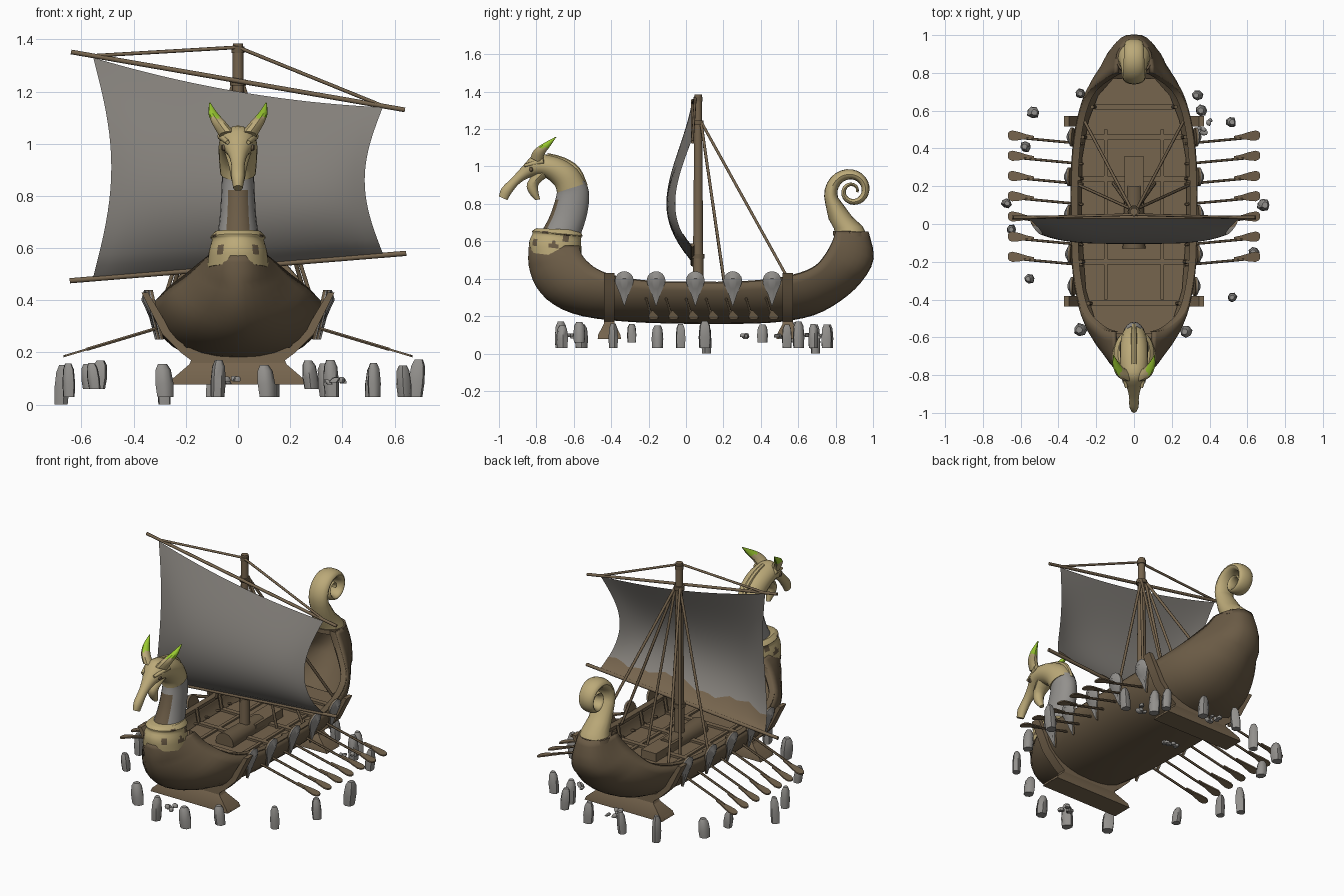
import bpy, bmesh, math, random
from mathutils import Vector as V

if "Cube" in bpy.data.objects:
    bpy.data.objects.remove(bpy.data.objects["Cube"])
random.seed(4)

def mat(name, c):
    m = bpy.data.materials.new(name)
    m.diffuse_color = (*c, 1)
    m.use_nodes = True
    m.node_tree.nodes["Principled BSDF"].inputs["Base Color"].default_value = m.diffuse_color
    return m

HULL = mat("dark_wood", (.145, .104, .06))
WOOD = mat("worn_wood", (.18, .128, .075))
TAN = mat("pale_carved_wood", (.50, .40, .19))
GREY = mat("grey_stone", (.29, .28, .265))
SAIL = mat("grey_cloth", (.235, .22, .20))
GREEN = mat("green_tip", (.33, .60, .03))

def mesh(name, verts, faces, *mats, rule=None, angle=38):
    bm = bmesh.new()
    vs = [bm.verts.new(v) for v in verts]
    for f in faces:
        bm.faces.new([vs[i] for i in f])
    bmesh.ops.recalc_face_normals(bm, faces=bm.faces[:])
    if rule:
        for f in bm.faces:
            f.material_index = rule(f.calc_center_median(), f.normal)
    me = bpy.data.meshes.new(name)
    bm.to_mesh(me)
    bm.free()
    for m in mats:
        me.materials.append(m)
    o = bpy.data.objects.new(name, me)
    bpy.context.collection.objects.link(o)
    bpy.ops.object.select_all(action='DESELECT')
    o.select_set(True)
    bpy.context.view_layer.objects.active = o
    bpy.ops.object.shade_smooth_by_angle(angle=math.radians(angle))
    return o

def loft(name, rings, *mats, closed=True, rule=None, angle=38):
    n, m = len(rings[0]), len(rings)
    faces = [(i*n+k, i*n+(k+1) % n, (i+1)*n+(k+1) % n, (i+1)*n+k)
             for i in range(m-1) for k in range(n if closed else n-1)]
    if closed:
        faces += [tuple(range(n)), tuple(range((m-1)*n, m*n))]
    return mesh(name, [p for r in rings for p in r], faces, *mats, rule=rule, angle=angle)

def spline(rows, sub=3):
    """Catmull-Rom through tuples"""
    out = []
    for i in range(len(rows)-1):
        a, b, c, d = rows[max(i-1, 0)], rows[i], rows[i+1], rows[min(i+2, len(rows)-1)]
        for s in range(sub):
            t = s/sub
            out.append(tuple(.5*(2*q+(r-p)*t+(2*p-5*q+4*r-s2)*t*t+(3*q-p-3*r+s2)*t**3)
                             for p, q, r, s2 in zip(a, b, c, d)))
    return out + [rows[-1]]

def oval(y1, z1, y2, z2, w, n=20):
    """ring spanning two side-view points, half width w"""
    r = []
    for k in range(n):
        a = 2*math.pi*k/n
        c = (1+math.cos(a))/2
        r.append((w*math.sin(a), y1*c+y2*(1-c), z1*c+z2*(1-c)))
    return r

def rod(name, p, q, r1, r2=None, m=WOOD, n=8):
    p, q = V(p), V(q)
    rot = (q-p).to_track_quat('Z', 'Y')
    ring = lambda c, r: [c+rot @ V((r*math.cos(2*math.pi*k/n), r*math.sin(2*math.pi*k/n), 0)) for k in range(n)]
    return loft(name, [ring(p, r1), ring(q, r1 if r2 is None else r2)], m, angle=50)

def prism(name, a, b, m):
    return loft(name, [a, b], m)

def box(name, x, y, z, sx, sy, sz, m):
    c = [(-1, -1), (1, -1), (1, 1), (-1, 1)]
    return prism(name, [(x+i*sx/2, y+j*sy/2, z-sz/2) for i, j in c],
                 [(x+i*sx/2, y+j*sy/2, z+sz/2) for i, j in c], m)

# hull: keel y,z / gunwale y,z / half width; sections sharpen towards the bow
ST = spline([(-.83, .57, -.57, .57, .10), (-.83, .47, -.56, .53, .15), (-.79, .36, -.53, .49, .20),
             (-.70, .27, -.47, .445, .26), (-.55, .21, -.37, .41, .295), (-.3, .18, -.2, .385, .32),
             (0, .17, 0, .38, .325), (.3, .17, .25, .38, .325), (.5, .18, .45, .395, .31),
             (.68, .215, .6, .425, .28), (.82, .29, .69, .465, .24), (.93, .39, .74, .52, .19),
             (.993, .51, .78, .59, .13), (.965, .65, .80, .65, .09)])
rings = []
for ky, kz, gy, gz, w in ST:
    e = .85+.35*min(1, max(0, (-.5-ky)/.28))+.2*min(1, max(0, (ky-.7)/.25))
    if gz > .54:
        e -= .3
    r = []
    for k in range(-8, 9):
        a = k/8*math.pi/2
        c = 1-math.cos(a)
        r.append((math.copysign(w*abs(math.sin(a))**e, a), ky+(gy-ky)*c, kz+(gz-kz)*c))
    rings.append(r)
hull = loft("hull", rings, HULL, closed=False)
s = hull.modifiers.new("thickness", 'SOLIDIFY')
s.thickness, s.offset = .022, 0

# gunwale rails
for side in (-1, 1):
    rail = [[(side*(w+dx), gy, gz+dz) for dx, dz in ((.006, .005), (-.03, .005), (-.03, -.015), (.006, -.015))]
            for _, _, gy, gz, w in ST]
    loft("gunwale_rail", rail, HULL)

# deck, thwarts and ribs
half = [(-.58, .15), (-.53, .20), (-.35, .255), (0, .28), (.35, .275), (.55, .24), (.68, .19), (.77, .11)]
out = [(w, y) for y, w in half] + [(-w, y) for y, w in reversed(half)]
prism("deck", [(x, y, .275) for x, y in out], [(x, y, .295) for x, y in out], WOOD)
for y, w in ((-.42, .46), (-.2, .54), (.02, .56), (.24, .56), (.46, .52), (.62, .42)):
    box("thwart", 0, y, .3, w, .03, .016, WOOD)
    for side in (-1, 1):
        rod("rib", (side*w*.49, y, .29), (side*(w*.5+.012), y, .385), .011, m=HULL, n=6)
for side in (-1, 1):
    box("deck_stringer", side*.15, .05, .298, .02, .9, .014, WOOD)

# mast with step, rope bands, yards and stays
rod("mast_step", (0, -.13, .31), (0, .2, .31), .06, .05, HULL, 12)
box("mast_block", 0, .23, .32, .1, .26, .05, WOOD)
rod("mast", (0, .065, .29), (0, .065, 1.385), .03, .02, WOOD, 14)
for z, r in ((.52, .034), (1.235, .03), (1.36, .025)):
    rod("mast_band", (0, .065, z-.012), (0, .065, z+.012), r, m=HULL, n=14)
rod("upper_yard", (-.64, .035, 1.352), (.64, .035, 1.13), .009)
rod("lower_yard", (-.645, .035, .475), (.645, .035, .58), .01)
rod("yard_line_left", (0, .05, 1.37), (-.56, .035, 1.337), .007)
rod("yard_line_right", (0, .05, 1.37), (.55, .035, 1.147), .007)
for side in (-1, 1):
    for x, y, z in ((.29, .205, .38), (.11, .215, .30), (.26, .54, .41)):
        rod("stay", (side*.015, .08, 1.24), (side*x, y, z), .008)

# billowing sail, with a stained strip at the back of its foot
def cloth(u, v, dy=0):
    lo, hi = .535+.045*u, 1.235-.095*u-.035*(1-u*u)
    return (.555*u*(1-.125*math.sin(math.pi*v)),
            .03+dy-.135*math.sin(math.pi*v**.75)*(1-.35*u**4), lo+(hi-lo)*v)
U = [i/12-1 for i in range(25)]
loft("sail", [[cloth(u, j/20) for u in U] for j in range(21)], SAIL, closed=False)
loft("sail_stain", [[cloth(u, j/6*(.10+.02*math.sin(7*u)+.012*math.sin(23*u)), .005) for u in U] for j in range(7)],
     WOOD, closed=False)

# collar with dark patches, neck, head and jaw
collar = spline([(-.56, .505, -.835, .54, .118), (-.56, .57, -.838, .60, .112), (-.56, .62, -.82, .64, .10),
                 (-.553, .63, -.822, .655, .106), (-.57, .66, -.80, .67, .085)], 3)
blot = [V((s*x, y, z)) for s in (-1, 1) for x, y, z in ((.06, -.80, .60), (.115, -.71, .575), (.10, -.64, .62), (.10, -.76, .655), (.08, -.6, .55))]
loft("bow_collar", [oval(*r, n=48) for r in collar], TAN, HULL,
     rule=lambda c, n: int(min((c-b).length for b in blot) < .021))
neck = spline([(-.565, .63, -.785, .63, .082), (-.535, .72, -.735, .72, .07), (-.52, .80, -.705, .8, .065),
               (-.52, .87, -.69, .86, .062), (-.54, .925, -.69, .875, .064)])
loft("neck", [oval(*r) for r in neck], GREY, HULL, rule=lambda c, n: int(n.y < -.72 and c.z < .82))
head = spline([(-.535, .91, -.69, .86, .068), (-.58, .985, -.70, .895, .073), (-.65, 1.035, -.735, .93, .074),
               (-.73, 1.06, -.78, .95, .072), (-.81, 1.065, -.82, .945, .062), (-.875, 1.0, -.86, .93, .038),
               (-.93, .94, -.90, .90, .026), (-.985, .885, -.935, .855, .025), (-1.0, .84, -.955, .82, .018)])
loft("head", [oval(*r) for r in head], TAN)
jaw = spline([(-.80, .98, -.73, .95, .05), (-.85, .91, -.785, .91, .034), (-.84, .86, -.79, .87, .026),
              (-.805, .82, -.78, .825, .012)])
loft("lower_jaw", [oval(*r, n=12) for r in jaw], TAN)
crest = spline([(-.525, .90, -.56, .88, .014), (-.57, .995, -.6, .97, .016), (-.65, 1.048, -.66, 1.01, .016),
                (-.74, 1.072, -.74, 1.04, .014)])
loft("crest", [oval(*r, n=8) for r in crest], TAN)

for side in (-1, 1):
    # horn with green tip
    path = spline([(.038, -.80, 1.03, .034), (.07, -.785, 1.075, .028), (.095, -.745, 1.115, .018), (.108, -.695, 1.158, .002)], 4)
    hr = [[(side*(x+r*math.cos(k*math.pi/5)), y+r*math.sin(k*math.pi/5), z-.5*r*math.sin(k*math.pi/5)) for k in range(10)]
          for x, y, z, r in path]
    loft("horn", hr, TAN, GREEN, rule=lambda c, n: int(c.z > 1.1))
    # brow and eye
    rod("brow", (side*.04, -.865, 1.005), (side*.064, -.76, 1.03), .008, .016, TAN)
    rod("eye", (side*.04, -.825, .985), (side*.062, -.83, .985), .016, .01, HULL)

# stern scroll
scroll = [(.80, .63, .96, .65, .088), (.79, .67, .945, .68, .078), (.762, .72, .89, .73, .068)]
for i in range(41):
    t = i/40*1.6
    a = math.radians(205-360*t)
    R = .158*math.exp(-.95*t)
    q = R*(.52+.06*t)
    scroll.append((.888+R*math.cos(a), .868+R*math.sin(a), .888+q*math.cos(a), .868+q*math.sin(a), .062-.026*t))
loft("stern_scroll", [oval(*r, n=16) for r in scroll], TAN)
loft("stern_collar", [oval(.785, .63, .975, .625, .1), oval(.787, .655, .968, .648, .095)], HULL)

# kite shields, oars
for side in (-1, 1):
    for y, dx in ((-.33, -.012), (-.16, 0), (.05, .006), (.25, .006), (.46, -.008)):
        o2 = [(.05*math.cos(a), .39+.05*math.sin(a)) for a in (math.radians(-20+22*k) for k in range(11))] + [(-.022, .315), (0, .25), (.022, .315)]
        at = lambda d, s: [(side*(.305+dx+d+(z-.25)*.22), y+p*s, .37+(z-.37)*s) for p, z in o2]
        loft("shield_back", [at(-.008, 1), at(.002, 1)], HULL)
        loft("shield", [at(.002, 1), at(.007, 1), at(.018, .45)], GREY)
    for k in range(7):
        y = .46-k*.107
        p, q = V((side*.27, y-.035, .305)), V((side*.58, y-.006, .212))
        rod("oar_shaft", p, q, .007, m=WOOD, n=6)
        bl = [(.53, .006), (.57, .012), (.61, .022), (.645, .027), (.662, .02), (.668, .008)]
        o2 = [(x, y+.01*(x-.53)/.14+s*w) for x, w, s in [(*b, 1) for b in bl]+[(*b, -1) for b in reversed(bl)]]
        f = lambda h: [(side*x, yy, .212-(x-.58)*.3+h) for x, yy in o2]
        prism("oar_blade", f(-.004), f(.004), WOOD)

# cradles under the hull
hp = [(.26, .08), (.25, .10), (.19, .145), (.18, .17), (.22, .20), (.29, .27), (.33, .35), (.37, .43), (.345, .43), (.28, .32), (.2, .22)]
o2 = hp + [(-x, z) for x, z in reversed(hp)]
for y in (-.41, .545):
    prism("cradle", [(x, y-.028, z) for x, z in o2], [(x, y+.028, z) for x, z in o2], WOOD)
    c = [(-1, -1), (1, -1), (1, 1), (-1, 1)]
    loft("cradle_foot", [[(i*sx, y+j*sy, z) for i, j in c] for sx, sy, z in ((.26, .062, .078), (.25, .06, .1), (.18, .028, .16))], WOOD)

# standing stones and scattered rubble
def stone(name, x, y, z0, z1, r):
    rings = []
    tilt, turn = random.uniform(-.015, .015), random.uniform(0, 1)
    wob = [random.uniform(.85, 1.15) for _ in range(7)]
    for t, s in ((0, .9), (.4, 1), (.82, .85), (1, .5)):
        rings.append([(x+tilt*t+r*s*wob[k]*math.cos(turn+k*math.tau/7),
                       y+r*s*wob[k]*math.sin(turn+k*math.tau/7), z0+(z1-z0)*t) for k in range(7)])
    loft(name, rings, GREY, angle=55)
spots = [(-.28, .69), (.34, .68), (-.54, .59), (.36, .6), (.51, .54), (-.57, .41), (-.68, .11), (.68, .1),
         (-.65, -.03), (-.55, -.29), (.64, -.15), (.52, -.39), (-.28, -.56), (.28, -.57), (-.08, -.67), (.11, -.66),
         (-.1, .76), (.13, .75)]
for i, (x, y) in enumerate(spots):
    b = .0 if i in (0, 6) else .06 if i in (2, 5, 9, 13) else .03
    stone("standing_stone", x, y, b, random.uniform(.15, .175), random.uniform(.026, .034))
for cx, cy in ((-.02, -.6), (0, .33), (.39, .52), (0, .68)):
    for k in range(5):
        z = random.uniform(.075, .09)
        stone("rubble", cx+random.uniform(-.04, .04), cy+random.uniform(-.04, .04), z, z+.02, random.uniform(.01, .018))
